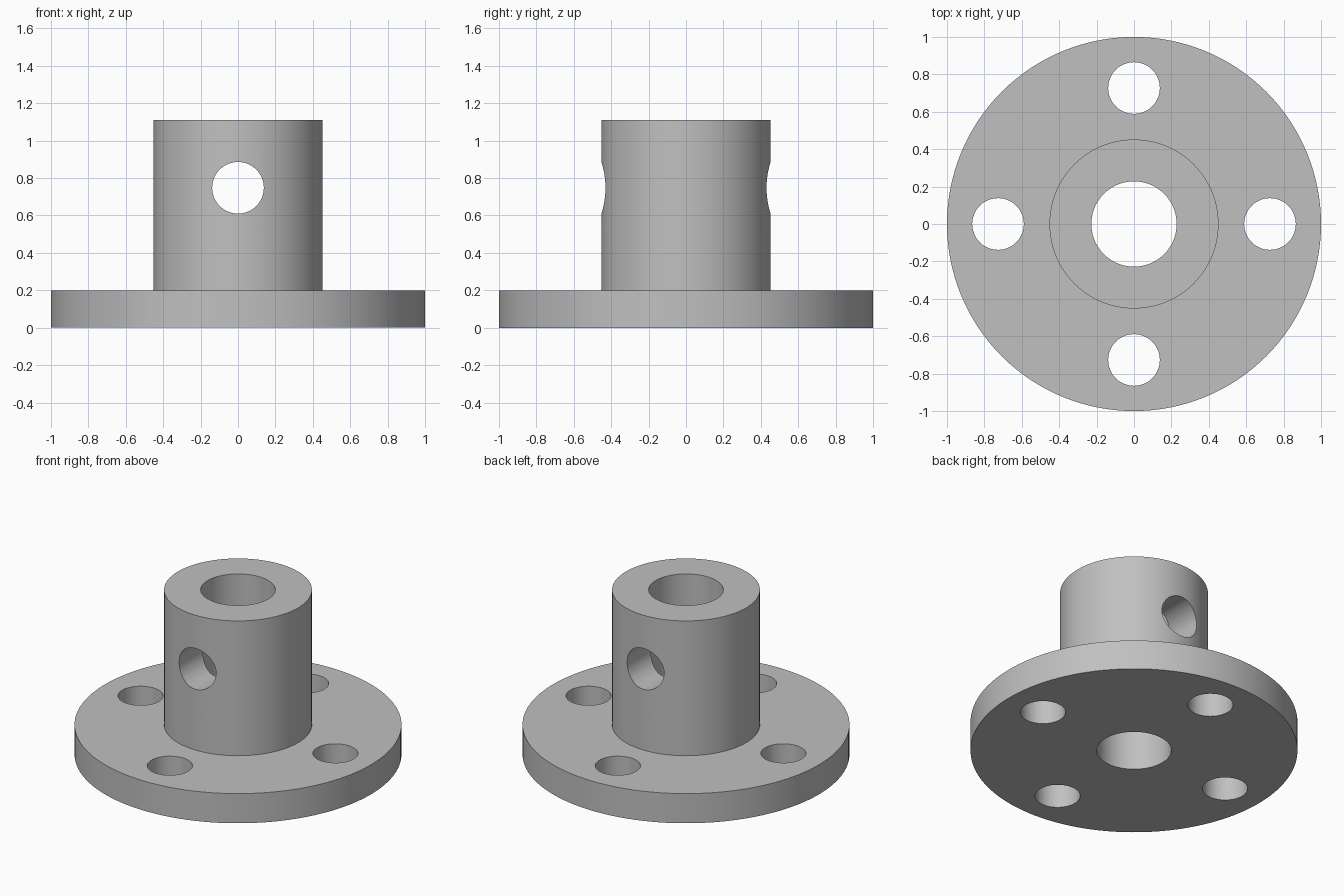
import bpy
import bmesh
import math

SEGMENTS = 128

cube = bpy.data.objects.get("Cube")
if cube:
    bpy.data.objects.remove(cube, do_unlink=True)

# One plain grey metal
metal = bpy.data.materials.new("grey metal")
metal.use_nodes = True
grey = (0.53, 0.53, 0.53, 1.0)
metal.diffuse_color = grey
metal.node_tree.nodes["Principled BSDF"].inputs["Base Color"].default_value = grey


def lathe(name, profile):
    """Revolve a closed (radius, z) profile around the z axis."""
    bm = bmesh.new()
    verts = [bm.verts.new((r, 0, z)) for r, z in profile]
    edges = [bm.edges.new((v, verts[(i + 1) % len(verts)])) for i, v in enumerate(verts)]
    bmesh.ops.spin(bm, geom=verts + edges, axis=(0, 0, 1), cent=(0, 0, 0),
                   angle=math.tau, steps=SEGMENTS, use_merge=True)
    bmesh.ops.remove_doubles(bm, verts=bm.verts, dist=0.0001)
    bmesh.ops.recalc_face_normals(bm, faces=bm.faces)
    mesh = bpy.data.meshes.new(name)
    bm.to_mesh(mesh)
    bm.free()
    obj = bpy.data.objects.new(name, mesh)
    bpy.context.collection.objects.link(obj)
    mesh.materials.append(metal)
    return obj


def drill(target, radius, depth, location, rotation=(0, 0, 0)):
    """Cut a round hole through the target."""
    bpy.ops.mesh.primitive_cylinder_add(vertices=64, radius=radius, depth=depth,
                                        location=location, rotation=rotation)
    cutter = bpy.context.object
    cutter.name = "hole_cutter"
    cutter.hide_render = True
    cutter.data.materials.append(metal)
    cut = target.modifiers.new("hole", 'BOOLEAN')
    cut.operation = 'DIFFERENCE'
    cut.solver = 'EXACT'
    cut.object = cutter
    bpy.context.view_layer.objects.active = target
    bpy.ops.object.modifier_apply(modifier=cut.name)
    bpy.data.objects.remove(cutter, do_unlink=True)


# Flange and hub with a central bore, turned as one solid
bore, hub, rim = 0.228, 0.452, 1.0
thickness, height = 0.2, 1.11
flange = lathe("flanged_hub", [(bore, 0), (rim, 0), (rim, thickness),
                               (hub, thickness), (hub, height), (bore, height)])

# Four bolt holes through the flange
for i in range(4):
    a = i * math.pi / 2
    drill(flange, 0.138, 0.6, (0.727 * math.cos(a), 0.727 * math.sin(a), 0.1))

# Cross pin hole through both hub walls, front to back
drill(flange, 0.138, 1.4, (0, 0, 0.748), (math.pi / 2, 0, 0))

# Smooth round walls, crisp edges
bpy.ops.object.select_all(action='DESELECT')
flange.select_set(True)
bpy.context.view_layer.objects.active = flange
bpy.ops.object.shade_smooth_by_angle(angle=math.radians(30))
